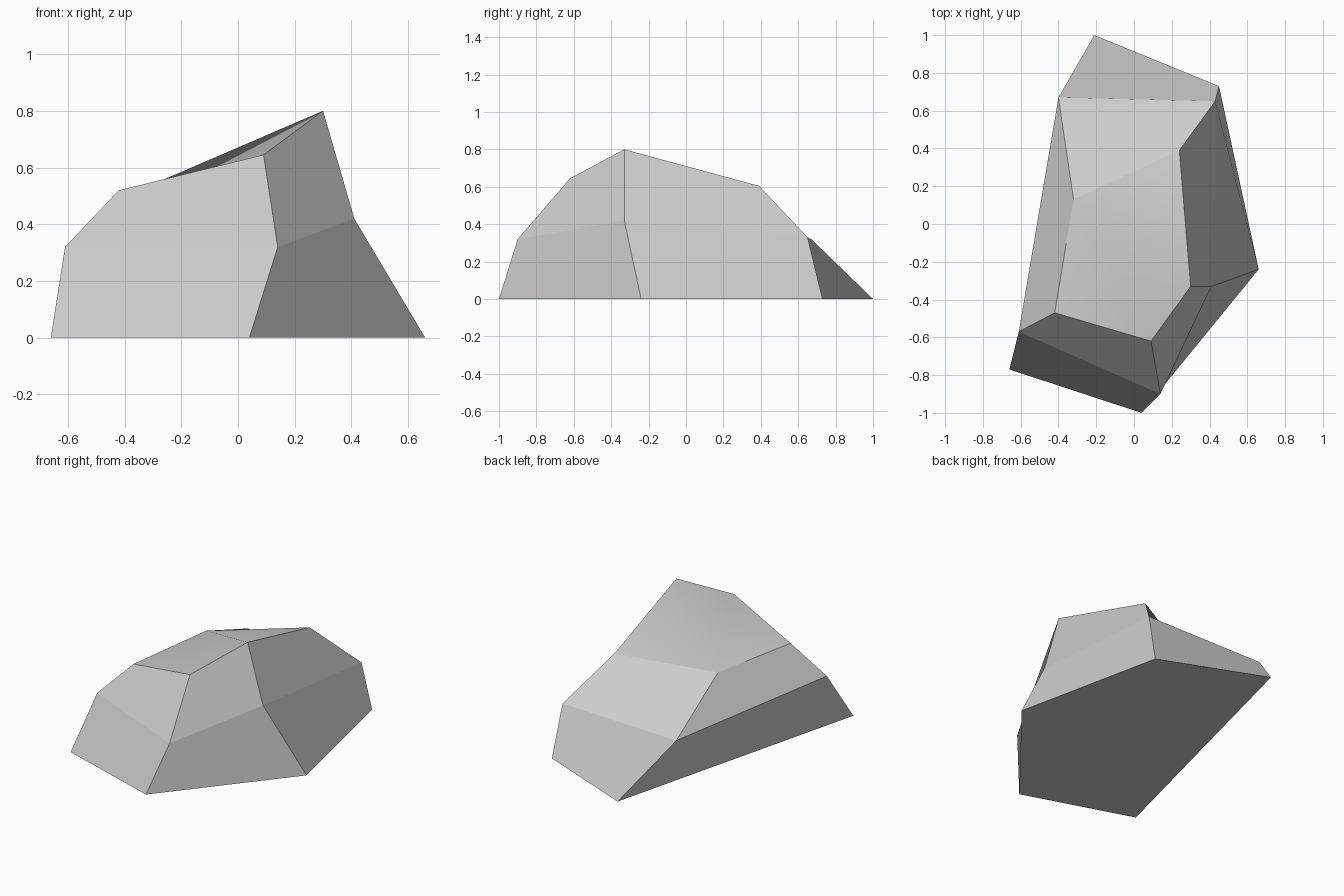
import bpy
import bmesh

# Remove the default cube
cube = bpy.data.objects.get("Cube")
if cube:
    bpy.data.objects.remove(cube, do_unlink=True)

# Stone colour
stone = bpy.data.materials.new("stone_grey")
stone.use_nodes = True
grey = (0.6, 0.6, 0.6, 1.0)
stone.diffuse_color = grey
stone.node_tree.nodes["Principled BSDF"].inputs["Base Color"].default_value = grey

# Three five-sided cross-sections: ground, shoulder and crown
ground = [(-0.66, -0.77, 0), (0.04, -1.0, 0), (0.66, -0.24, 0),
          (0.45, 0.73, 0), (-0.21, 1.0, 0)]
shoulder = [(-0.61, -0.57, 0.32), (0.14, -0.90, 0.32), (0.41, -0.33, 0.42),
            (0.43, 0.65, 0.33), (-0.40, 0.67, 0.32)]
crown = [(-0.42, -0.47, 0.52), (0.09, -0.62, 0.645), (0.30, -0.33, 0.80),
         (0.24, 0.39, 0.605), (-0.32, 0.13, 0.533)]

bm = bmesh.new()
rings = [[bm.verts.new(p) for p in ring] for ring in (ground, shoulder, crown)]

# Faceted sides
for low, high in zip(rings, rings[1:]):
    for i in range(len(low)):
        j = (i + 1) % len(low)
        bm.faces.new((low[i], low[j], high[j], high[i]))

# Flat underside
bm.faces.new(rings[0][::-1])

# Softly creased top
a, b, c, d, e = rings[2]
for tri in ((a, b, e), (b, c, e), (c, d, e)):
    bm.faces.new(tri).smooth = True
for edge in bm.edges:
    edge.smooth = all(f.smooth for f in edge.link_faces)

bmesh.ops.recalc_face_normals(bm, faces=bm.faces[:])
mesh = bpy.data.meshes.new("rock")
bm.to_mesh(mesh)
bm.free()
mesh.materials.append(stone)
rock = bpy.data.objects.new("rock", mesh)
bpy.context.collection.objects.link(rock)
